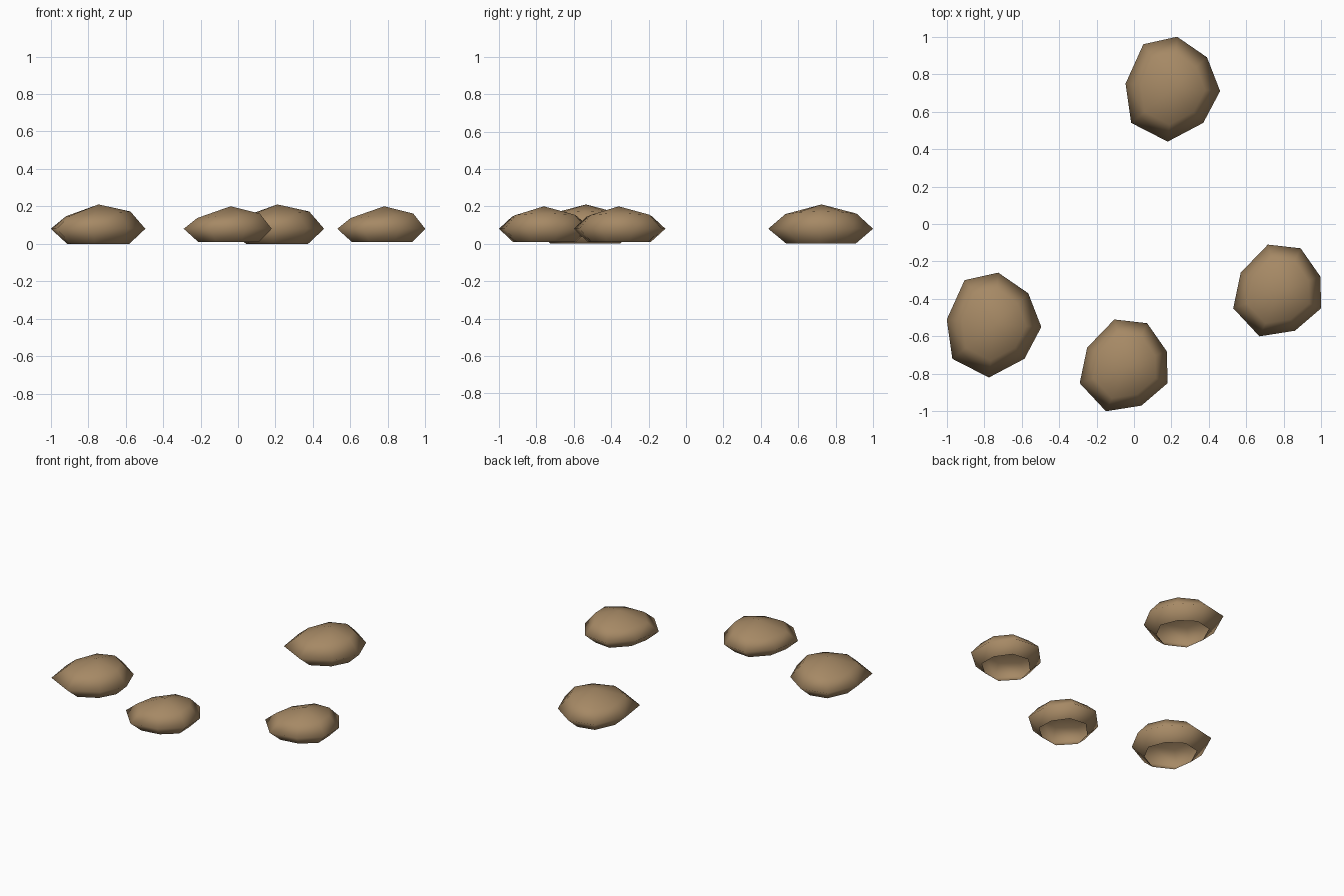
import bpy

if "Cube" in bpy.data.objects:
    bpy.data.objects.remove(bpy.data.objects["Cube"])

brown = bpy.data.materials.new("earth brown")
brown.diffuse_color = (0.38, 0.25, 0.13, 1)
brown.use_nodes = True
brown.node_tree.nodes["Principled BSDF"].inputs["Base Color"].default_value = brown.diffuse_color

# Waist outlines seen from above, counter-clockwise, relative to each rock's peak
LARGE = [(0.25, -0.015), (0.18, 0.165), (0.02, 0.275), (-0.16, 0.235),
         (-0.255, 0.025), (-0.225, -0.185), (-0.03, -0.285), (0.16, -0.185)]
SMALL = [(0.22, -0.09), (0.215, 0.08), (0.11, 0.23), (-0.065, 0.25),
         (-0.21, 0.10), (-0.25, -0.09), (-0.11, -0.24), (0.08, -0.21)]


def rock(name, outline, centre, base_z, peak_z, inset):
    """Domed rock: open foot ring, wide waist, shoulder ring, single peak."""
    cx, cy = centre
    n = len(outline)
    verts = []
    for scale, z, tilt in ((inset, base_z, 0), (1, 0.08, 0),
                           (inset + 0.02, peak_z - 0.05, 0.05)):
        verts += [(cx + x * scale, cy + y * scale, z + tilt * x) for x, y in outline]
    verts.append((cx, cy, peak_z))
    faces = []
    for i in range(n):
        j = (i + 1) % n
        for r in (0, n):
            faces.append((r + i, r + j, r + n + j, r + n + i))
        faces.append((2 * n + i, 2 * n + j, 3 * n))
    mesh = bpy.data.meshes.new(name)
    mesh.from_pydata(verts, [], faces)
    mesh.materials.append(brown)
    mesh.shade_smooth()
    obj = bpy.data.objects.new(name, mesh)
    bpy.context.collection.objects.link(obj)


# Two large rocks
rock("large_rock_back", LARGE, (0.21, 0.725), 0.0, 0.21, 0.66)
rock("large_rock_left", LARGE, (-0.745, -0.535), 0.0, 0.21, 0.66)
# Two smaller rocks
rock("small_rock_right", SMALL, (0.78, -0.36), 0.01, 0.20, 0.69)
rock("small_rock_front", SMALL, (-0.04, -0.76), 0.01, 0.20, 0.69)
